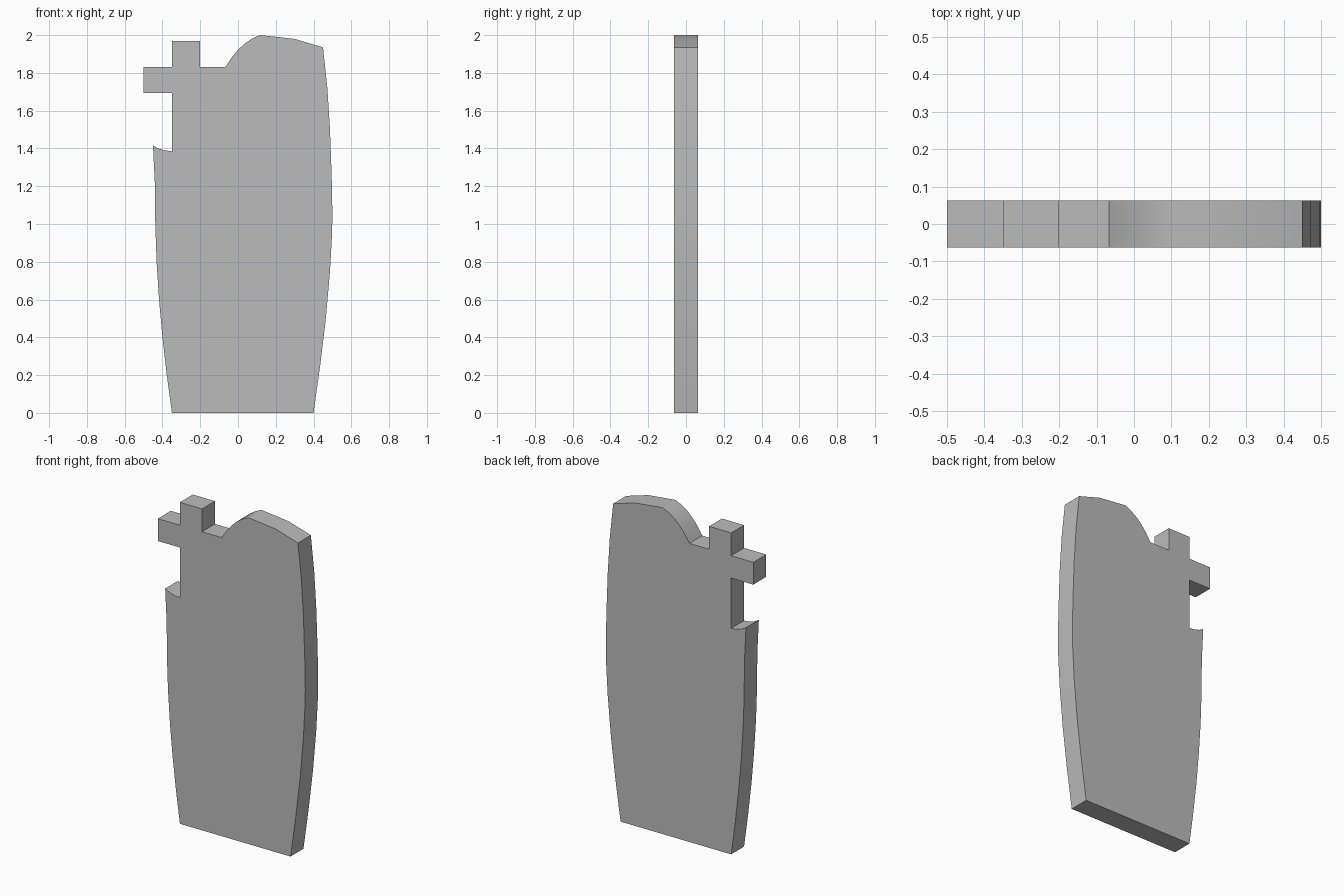
import bpy, bmesh

if "Cube" in bpy.data.objects:
    bpy.data.objects.remove(bpy.data.objects["Cube"])

HALF_DEPTH = 0.0625

stone = bpy.data.materials.new("grey stone")
stone.diffuse_color = (0.5, 0.5, 0.5, 1)
stone.use_nodes = True
stone.node_tree.nodes["Principled BSDF"].inputs["Base Color"].default_value = stone.diffuse_color

# Outline of the slab in x, z, counter-clockwise seen from the front
right_side = [(0.40, 0), (0.435, 0.25), (0.465, 0.5), (0.487, 0.75), (0.498, 0.95),
              (0.50, 1.05), (0.496, 1.25), (0.487, 1.5), (0.473, 1.72), (0.45, 1.935)]
crest = [(0.30, 1.98), (0.21, 1.99), (0.115, 2.0), (0.075, 1.982), (0.035, 1.955),
         (0.0, 1.922), (-0.035, 1.88), (-0.067, 1.83)]
cross = [(-0.20, 1.83), (-0.20, 1.97), (-0.35, 1.97), (-0.35, 1.83),
         (-0.50, 1.83), (-0.50, 1.693), (-0.35, 1.693), (-0.35, 1.385)]
left_side = [(-0.385, 1.389), (-0.42, 1.399), (-0.45, 1.415), (-0.445, 1.31),
             (-0.44, 1.21), (-0.438, 1.0), (-0.431, 0.8), (-0.418, 0.6),
             (-0.40, 0.4), (-0.377, 0.2), (-0.35, 0)]
outline = right_side + crest + cross + left_side

# Extrude the outline through the thickness
bm = bmesh.new()
front = bm.faces.new([bm.verts.new((x, -HALF_DEPTH, z)) for x, z in outline])
extruded = bmesh.ops.extrude_face_region(bm, geom=[front], use_keep_orig=True)
for v in extruded["geom"]:
    if isinstance(v, bmesh.types.BMVert):
        v.co.y = HALF_DEPTH
bmesh.ops.recalc_face_normals(bm, faces=bm.faces)
mesh = bpy.data.meshes.new("headstone_slab")
bm.to_mesh(mesh)
bm.free()

slab = bpy.data.objects.new("headstone_slab", mesh)
bpy.context.collection.objects.link(slab)
mesh.materials.append(stone)

# Smooth curved edges, keep the corners sharp
bpy.context.view_layer.objects.active = slab
slab.select_set(True)
bpy.ops.object.shade_smooth_by_angle(angle=0.35)
